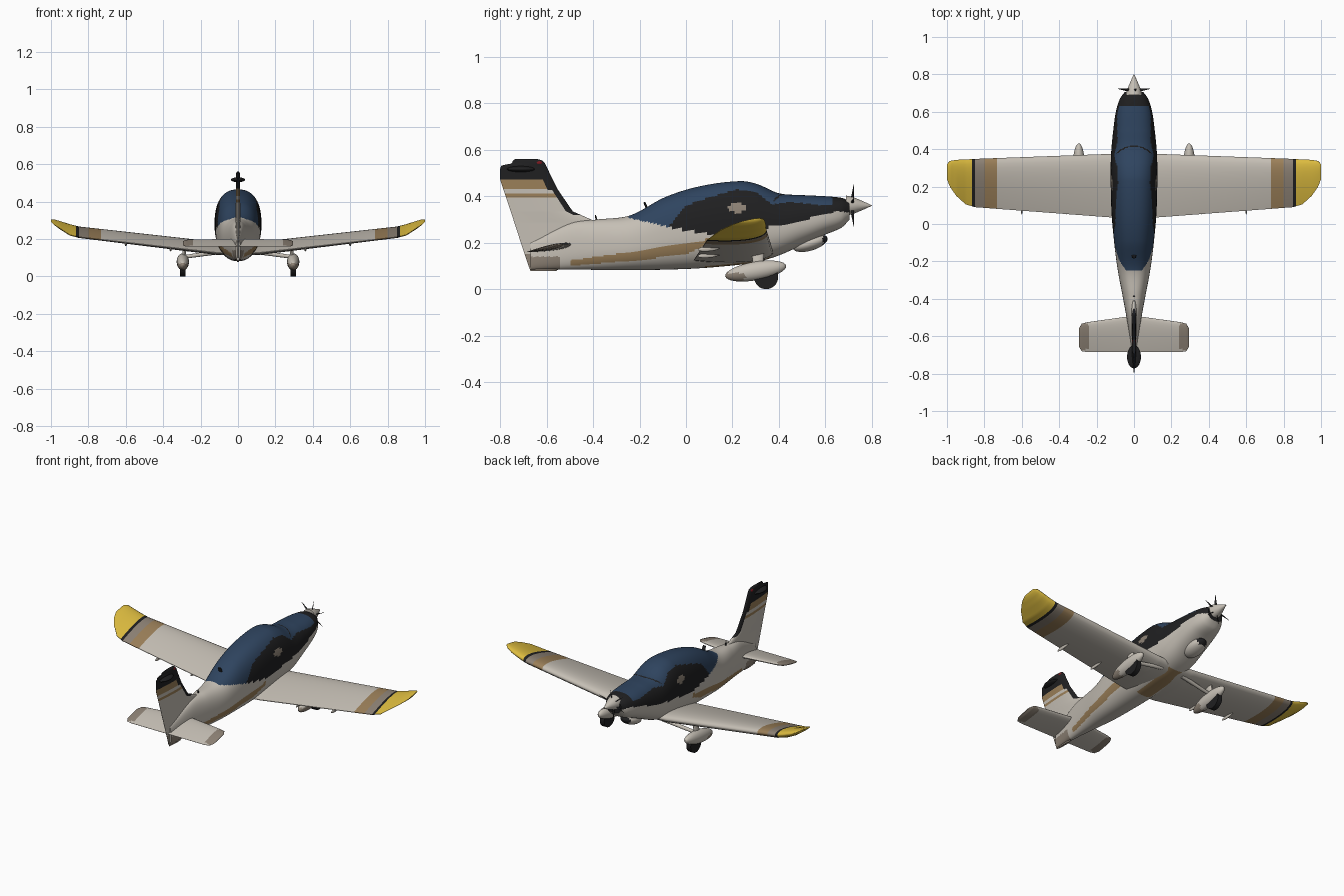
import bpy, bmesh, math
from mathutils import Vector, Matrix

if "Cube" in bpy.data.objects:
    bpy.data.objects.remove(bpy.data.objects["Cube"])


def mat(name, r, g, b):
    m = bpy.data.materials.new(name)
    m.diffuse_color = (r, g, b, 1)
    m.use_nodes = True
    m.node_tree.nodes["Principled BSDF"].inputs["Base Color"].default_value = m.diffuse_color
    return m


WHITE, BLUE, BLACK, YELLOW, BROWN, TAUPE, RED = range(7)
MATS = [mat("warm_white", .56, .52, .46), mat("navy_blue", .028, .058, .115),
        mat("near_black", .014, .014, .015), mat("yellow", .72, .50, .05),
        mat("tan_brown", .33, .215, .10), mat("taupe", .27, .225, .18),
        mat("dark_red", .20, .01, .015)]


def interp(T, t, smooth=False):
    """Interpolate table rows (key, values...) at t."""
    i = max(0, min(len(T) - 2, sum(r[0] <= t for r in T) - 1))
    a, b = T[i], T[i + 1]
    h = b[0] - a[0]
    u = max(0, min(1, (t - a[0]) / h))
    if not smooth:
        return [p + (q - p) * u for p, q in zip(a[1:], b[1:])]

    def slope(j, k):
        lo, hi = T[max(j - 1, 0)], T[min(j + 1, len(T) - 1)]
        return (hi[k] - lo[k]) / (hi[0] - lo[0])
    return [(2*u**3 - 3*u**2 + 1) * a[k] + (u**3 - 2*u**2 + u) * h * slope(i, k)
            + (3*u**2 - 2*u**3) * b[k] + (u**3 - u**2) * h * slope(i + 1, k)
            for k in range(1, len(a))]


def finish(name, bm, rule, angle=40):
    bmesh.ops.recalc_face_normals(bm, faces=bm.faces)
    for f in bm.faces:
        f.material_index = rule(f.calc_center_median(), f.normal) if callable(rule) else rule
        f.smooth = True
    me = bpy.data.meshes.new(name)
    bm.to_mesh(me)
    bm.free()
    for m in MATS:
        me.materials.append(m)
    me.set_sharp_from_angle(angle=math.radians(angle))
    ob = bpy.data.objects.new(name, me)
    bpy.context.collection.objects.link(ob)
    return ob


def loft(name, rings, rule, angle=40):
    bm = bmesh.new()
    R = [[bm.verts.new(p) for p in ring] for ring in rings]
    n = len(R[0])
    for a, b in zip(R, R[1:]):
        for i in range(n):
            j = (i + 1) % n
            bm.faces.new((a[i], a[j], b[j], b[i]))
    bm.faces.new(R[0])
    bm.faces.new(R[-1])
    return finish(name, bm, rule, angle)


def ball(name, loc, rad, rule, tilt=0, seg=32):
    bm = bmesh.new()
    M = Matrix.Translation(loc) @ Matrix.Rotation(tilt, 4, 'X') @ Matrix.Diagonal((*rad, 1))
    bmesh.ops.create_uvsphere(bm, u_segments=seg, v_segments=seg // 2, radius=1, matrix=M)
    return finish(name, bm, rule)


def rod(name, a, b, r1, r2, rule, flat=1, seg=16):
    a, b = Vector(a), Vector(b)
    M = (Matrix.Translation((a + b) / 2) @ (b - a).to_track_quat('Z', 'Y').to_matrix().to_4x4()
         @ Matrix.Diagonal((1, flat, 1, 1)))
    bm = bmesh.new()
    bmesh.ops.create_cone(bm, cap_ends=True, segments=seg, radius1=r1, radius2=r2,
                          depth=(b - a).length, matrix=M)
    return finish(name, bm, rule)


def airfoil(n=14):
    """(chord fraction, half thickness) loop for thickness 1."""
    up = []
    for i in range(n + 1):
        c = (1 - math.cos(math.pi * i / n)) / 2
        up.append((c, 5 * (.2969 * c**.5 - .126 * c - .3516 * c**2 + .2843 * c**3 - .1016 * c**4) + .02))
    return up + [(c, -t) for c, t in reversed(up)]


FOIL = airfoil()

# fuselage: y, top, bottom, half width
BODY = [(-.67, .20, .085, .012), (-.5, .285, .085, .04), (-.38, .30, .083, .062),
        (-.24, .318, .082, .088), (-.09, .396, .084, .107), (.06, .443, .09, .12),
        (.23, .465, .105, .125), (.305, .453, .117, .125), (.40, .413, .145, .121),
        (.5, .405, .19, .111), (.6, .40, .235, .097), (.67, .393, .265, .075), (.705, .38, .30, .05)]
PAINT_LOW = [(-.26, .31), (-.05, .262), (.1, .237), (.4, .272), (.65, .335), (.71, .33)]
GLASS_TOP = [(-.08, .26), (-.05, .30), (0, .36), (.1, .395), (.22, .43), (.3, .42),
             (.37, .365), (.45, .375), (.6, .36), (.7, .37)]
STRIPE = [(-.5, .112, .012), (-.2, .145, .02), (0, .173, .022), (.1, .205, .012)]


def body_rule(c, n):
    x, y, z = abs(c.x), c.y, c.z
    if y > -.25 and z > interp(PAINT_LOW, y)[0]:
        if ((y - .22) / .04)**2 + ((z - .35) / .02)**2 < 1:
            return TAUPE
        if y > .63 and z > .335 or y > -.08 and z < interp(GLASS_TOP, y)[0]:
            return BLACK
        if abs(y - .415 + 4 * x * x) < .004 and z > .38:
            return BLACK
        return BLUE
    if -.5 < y < .1 and x > .01:
        zc, hw = interp(STRIPE, y)
        if abs(z - zc) < hw:
            return BROWN
    if n.z < -.6 and x < .05 and .08 < y < .36:
        return BROWN
    if y < -.54 and z < .14:
        return TAUPE
    return WHITE


rings = []
for i in range(281):
    y = -.67 + 1.375 * i / 280
    zt, zb, w = interp(BODY, y, True)
    zm = zb + (zt - zb) * .48
    ring = []
    for k in range(96):
        a = 2 * math.pi * k / 96
        co, si = math.cos(a), math.sin(a)
        e = 2 / 2.4
        z = (zt - zm if si > 0 else zm - zb) * abs(si)**e * math.copysign(1, si)
        ring.append((w * math.copysign(abs(co)**e, co), y, zm + z))
    rings.append(ring)
loft("fuselage", rings, body_rule)


# wing and tailplane: x, y lead, y trail, z lead, z trail, thickness
def flying_surface(name, T, steps, rule):
    tip = T[-1][0]
    xs = [tip * (2 * i / steps - 1) for i in range(steps + 1)]
    rings = []
    for x in xs:
        yl, yt, zl, zt, th = interp(T, abs(x))
        rings.append([(x, yl + (yt - yl) * c, zl + (zt - zl) * c + t * th) for c, t in FOIL])
    return loft(name, rings, rule, 50)


def wing_rule(c, n):
    x = abs(c.x)
    return (YELLOW if x > .865 else BLACK if x > .848 else TAUPE if x > .80
            else BROWN if x > .735 else WHITE)


flying_surface("wing", [(0, .377, .03, .158, .12, .062), (.12, .375, .035, .162, .127, .062),
                        (.85, .348, .09, .25, .21, .05), (.9, .345, .105, .264, .222, .048),
                        (.95, .343, .15, .282, .255, .038), (.985, .337, .20, .298, .278, .024),
                        (1, .32, .24, .304, .292, .006)], 240, wing_rule)
flying_surface("tailplane", [(0, -.49, -.685, .193, .16, .026), (.25, -.525, -.685, .193, .16, .02),
                             (.28, -.533, -.68, .193, .161, .014), (.295, -.56, -.655, .188, .167, .004)],
               118, lambda c, n: TAUPE if abs(c.x) > .24 + 2 * max(0, abs(c.y + .6) - .06) else WHITE)

# vertical fin: z, y lead, y trail, thickness
FIN = [(.078, -.56, -.67, .012), (.12, -.50, -.685, .02), (.285, -.38, -.739, .026),
       (.305, -.42, -.745, .026), (.335, -.488, -.755, .025), (.43, -.553, -.787, .022),
       (.47, -.573, -.80, .022), (.52, -.597, -.80, .022), (.533, -.603, -.795, .022),
       (.541, -.607, -.75, .022), (.555, -.62, -.745, .018), (.56, -.64, -.735, .008)]


def fin_rule(c, n):
    z = c.z
    if z > .47 or z > .32 and c.y > interp(FIN, z)[0] - .035:
        return BLACK
    if .43 < z or .395 < z < .412:
        return BROWN
    return TAUPE if z < .15 else WHITE


rings = []
for i in range(121):
    z = .078 + .482 * i / 120
    yl, yt, th = interp(FIN, z)
    rings.append([(t * th, yl + (yt - yl) * c, z) for c, t in FOIL])
loft("tail_fin", rings, fin_rule, 50)
ball("fin_cap", (0, -.71, .517), (.037, .062, .013), BLACK)
ball("tail_beacon", (0, -.635, .543), (.012, .02, .012), RED, seg=16)

# spinner and propeller
loft("spinner", [[(r * math.cos(a * math.pi / 16), y, .36 + r * math.sin(a * math.pi / 16))
                  for a in range(32)]
                 for y, r in ((.69, .043), (.715, .038), (.74, .028), (.77, .015), (.79, .006), (.8, .001))],
     WHITE)
for i in range(6):
    a = math.pi * (i / 3 + .12)
    d = Vector((math.cos(a), .12, math.sin(a)))
    hub = Vector((0, .712, .36))
    rod("propeller_blade", hub + d * .03, hub + d * .092, .008, .001, BLACK, .35, 8)

# cowl scoop and its opening
ball("cowl_scoop", (0, .535, .198), (.05, .078, .032), lambda c, n: BLACK if c.y > .59 else WHITE, .3)
# aerials
rod("roof_aerial", (0, -.165, .34), (0, -.18, .375), .014, .01, BLACK, .4)
rod("spine_aerial", (0, -.385, .295), (0, -.39, .32), .005, .002, BLACK, 1, 8)

# landing gear and wing fairings on both sides
for s in (1, -1):
    ball("wheel_fairing", (s * .295, .30, .078), (.033, .133, .04),
         lambda c, n: TAUPE if c.y < .25 and c.z < .07 else WHITE, .17)
    rod("wheel", (s * .28, .345, .052), (s * .31, .345, .052), .052, .052, BLACK, 1, 32)
    rod("gear_leg", (s * .28, .31, .175), (s * .292, .31, .10), .028, .022, WHITE, .4)
    rod("gear_brace", (s * .07, .33, .135), (s * .285, .315, .105), .012, .010, WHITE)
    for x, z in ((.36, .147), (.6, .175)):
        ball("flap_fairing", (s * x, .10, z), (.006, .05, .012), WHITE, .1, 16)
